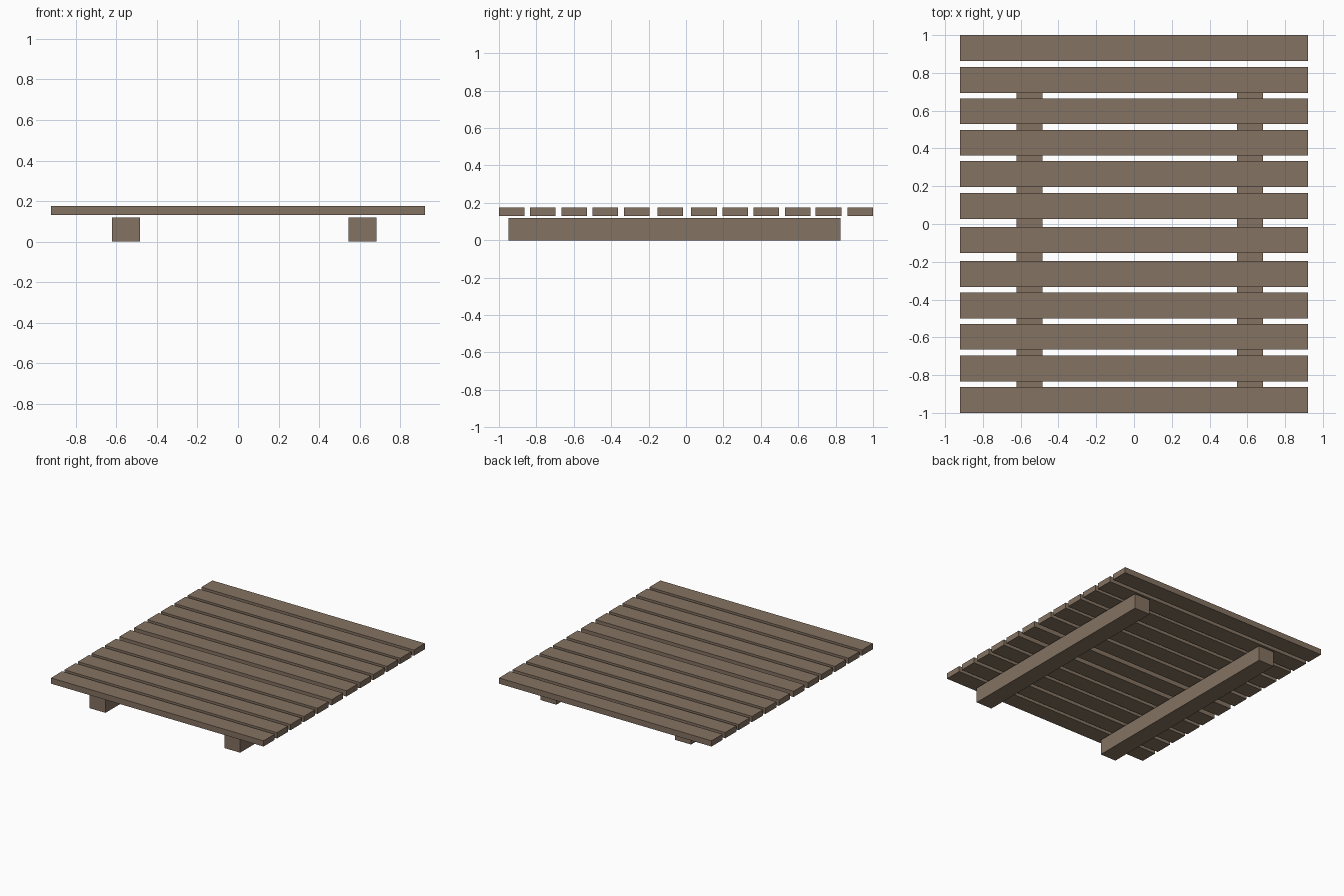
import bpy

if "Cube" in bpy.data.objects:
    bpy.data.objects.remove(bpy.data.objects["Cube"])

wood = bpy.data.materials.new("weathered_wood")
wood.diffuse_color = (0.231, 0.168, 0.119, 1)
wood.use_nodes = True
wood.node_tree.nodes["Principled BSDF"].inputs["Base Color"].default_value = wood.diffuse_color


def box(name, lo, hi):
    """Axis-aligned box between two corners."""
    bpy.ops.mesh.primitive_cube_add(size=1, location=[(a + b) / 2 for a, b in zip(lo, hi)])
    ob = bpy.context.object
    ob.name = name
    ob.scale = [b - a for a, b in zip(lo, hi)]
    bpy.ops.object.transform_apply(location=False, rotation=False, scale=True)
    ob.data.materials.append(wood)
    return ob


# Deck planks, slightly uneven spacing
centres = [-0.9315, -0.765, -0.597, -0.431, -0.264, -0.085,
           0.096, 0.264, 0.43, 0.597, 0.762, 0.9315]
for i, y in enumerate(centres):
    box(f"plank_{i + 1}", (-0.922, y - 0.0685, 0.131), (0.922, y + 0.0685, 0.176))

# Two support beams running front to back, just below the planks
for name, x in (("left_beam", -0.553), ("right_beam", 0.615)):
    box(name, (x - 0.069, -0.95, 0), (x + 0.069, 0.826, 0.12))
